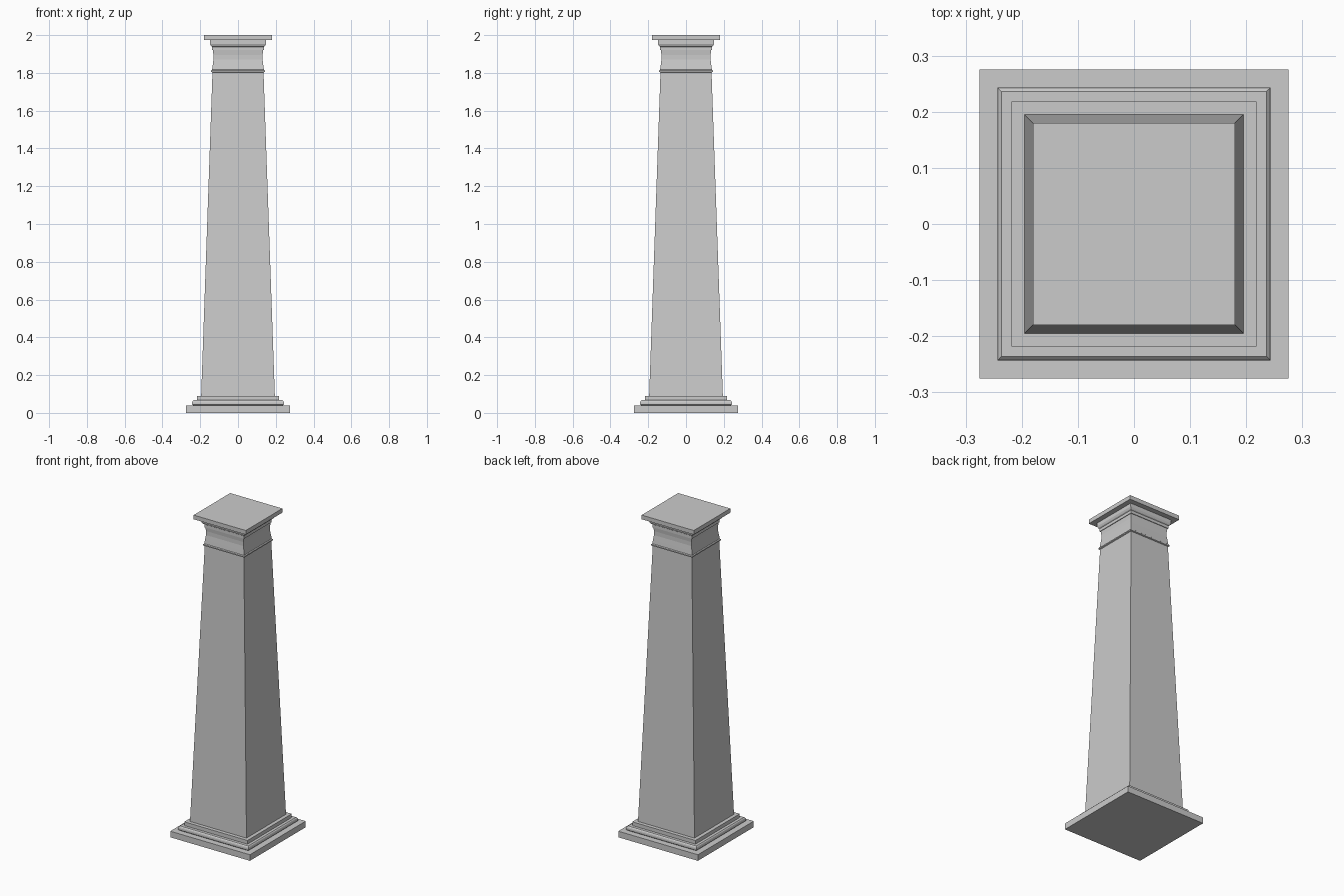
import bpy, bmesh

if "Cube" in bpy.data.objects:
    bpy.data.objects.remove(bpy.data.objects["Cube"])


def square_loft(name, profile):
    """Stack square rings given as (half_width, z), capped at both ends."""
    bm = bmesh.new()
    rings = [[bm.verts.new((sx * r, sy * r, z))
              for sx, sy in ((-1, -1), (1, -1), (1, 1), (-1, 1))]
             for r, z in profile]
    for a, b in zip(rings, rings[1:]):
        for i in range(4):
            j = (i + 1) % 4
            bm.faces.new((a[i], a[j], b[j], b[i]))
    bm.faces.new(rings[0][::-1])
    bm.faces.new(rings[-1])
    mesh = bpy.data.meshes.new(name)
    bm.to_mesh(mesh)
    bm.free()
    obj = bpy.data.objects.new(name, mesh)
    bpy.context.collection.objects.link(obj)
    return obj


# Stepped base
square_loft("plinth", [(0.275, 0), (0.275, 0.038)])
square_loft("base_moulding", [(0.236, 0.038), (0.243, 0.044), (0.243, 0.055),
                              (0.241, 0.062), (0.236, 0.067)])
square_loft("base_fillet", [(0.218, 0.067), (0.218, 0.09)])

# Tapered shaft
square_loft("shaft", [(0.195, 0.09), (0.135, 1.805)])

# Thin rounded collar
square_loft("collar", [(0.136, 1.803), (0.142, 1.806), (0.142, 1.813),
                       (0.136, 1.817)])

# Gently hollowed neck
square_loft("neck", [(0.137, 1.817), (0.134, 1.84), (0.130, 1.87),
                     (0.130, 1.895), (0.133, 1.92)])

# Capital mouldings and top slab
square_loft("capital_fillet", [(0.137, 1.92), (0.137, 1.938)])
square_loft("capital_moulding", [(0.137, 1.938), (0.143, 1.942), (0.148, 1.953),
                                 (0.156, 1.960), (0.156, 1.974)][:3]
            + [(0.148, 1.974)])
square_loft("top_slab", [(0.18, 1.974), (0.18, 2.0)])
